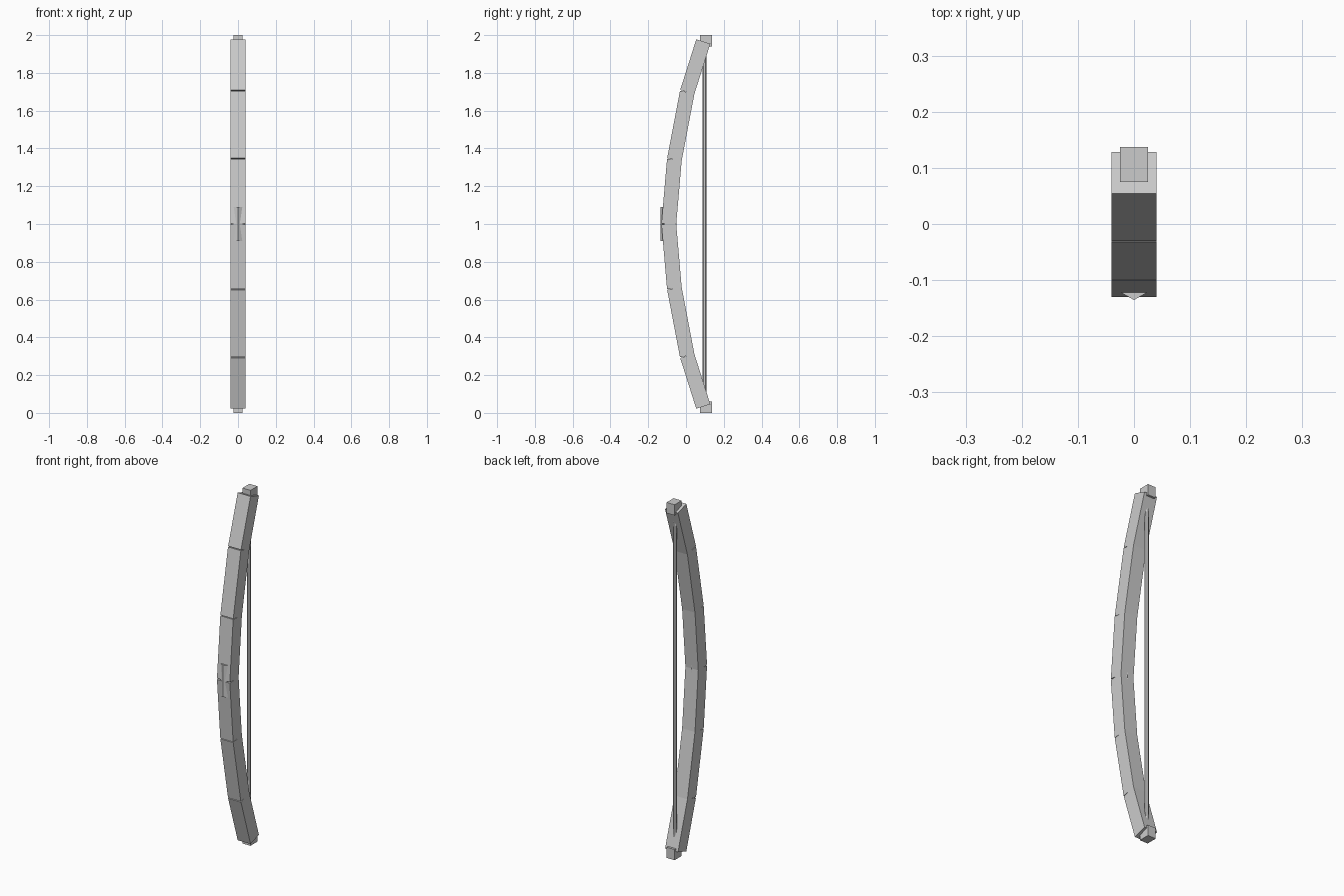
import bpy, bmesh, math
from mathutils import Matrix, Vector

if "Cube" in bpy.data.objects:
    bpy.data.objects.remove(bpy.data.objects["Cube"])

grey = bpy.data.materials.new("plain grey")
grey.diffuse_color = (0.6, 0.6, 0.6, 1)
grey.use_nodes = True
grey.node_tree.nodes["Principled BSDF"].inputs["Base Color"].default_value = grey.diffuse_color


def add_object(name, bm):
    mesh = bpy.data.meshes.new(name)
    bm.to_mesh(mesh)
    bm.free()
    mesh.materials.append(grey)
    obj = bpy.data.objects.new(name, mesh)
    bpy.context.collection.objects.link(obj)
    return obj


def box(name, centre, size, tilt=0.0):
    bm = bmesh.new()
    m = Matrix.Translation(centre) @ Matrix.Rotation(tilt, 4, 'X') @ Matrix.Diagonal((*size, 1))
    bmesh.ops.create_cube(bm, size=1, matrix=m)
    return add_object(name, bm)


def hex_rod(name, y, radius, z0, z1):
    bm = bmesh.new()
    bmesh.ops.create_cone(bm, cap_ends=True, segments=6, radius1=radius, radius2=radius,
                          depth=z1 - z0, matrix=Matrix.Translation((0, y, (z0 + z1) / 2)))
    return add_object(name, bm)


# Limb centre line (y, height above the grip): three straight blocks per limb
path = [(-0.091, 0.0), (-0.0615, 0.341), (0.0065, 0.698), (0.0915, 0.966)]
for side, label in ((1, "upper"), (-1, "lower")):
    for i, ((ya, za), (yb, zb)) in enumerate(zip(path, path[1:])):
        a, b = Vector((0, ya, 1 + side * za)), Vector((0, yb, 1 + side * zb))
        d = b - a
        box(f"{label}_limb_{i + 1}", (a + b) / 2, (0.08, 0.078, d.length),
            -side * math.atan2(yb - ya, zb - za))
    # Tip block holding the string
    box(f"{label}_tip", (0, 0.106, 1 + side * 0.97), (0.05, 0.062, 0.06))

# Grip buried in the middle, and the string
hex_rod("grip", -0.0925, 0.043, 0.91, 1.09)
hex_rod("string", 0.0975, 0.0105, 0.05, 1.95)
